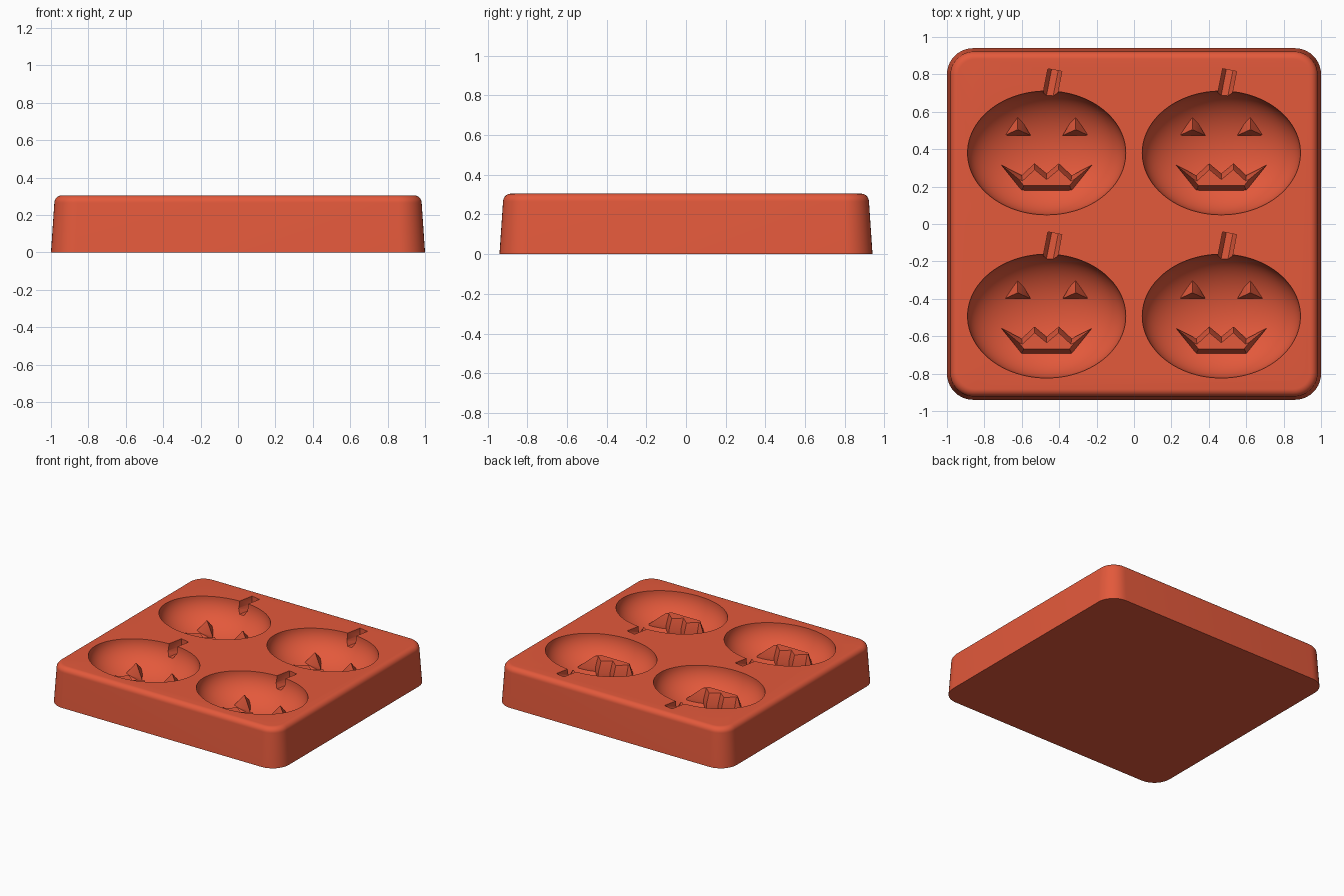
import bpy, bmesh, math
from mathutils import Matrix, Vector

old = bpy.data.objects.get("Cube")
if old:
    bpy.data.objects.remove(old, do_unlink=True)

TOP = 0.305                                   # height of the tray
CENTRES = [(x, y) for x in (-0.467, 0.467) for y in (0.38, -0.4925)]

rubber = bpy.data.materials.new("orange_red_rubber")
rubber.use_nodes = True
colour = (0.77, 0.1, 0.044, 1)
rubber.diffuse_color = colour
rubber.node_tree.nodes["Principled BSDF"].inputs["Base Color"].default_value = colour


def loft(bm, rings):
    """Closed solid through rings of equal point count."""
    loops = [[bm.verts.new(p) for p in ring] for ring in rings]
    n = len(loops[0])
    for a, b in zip(loops, loops[1:]):
        for i in range(n):
            j = (i + 1) % n
            bm.faces.new((a[i], a[j], b[j], b[i]))
    bm.faces.new(loops[0][::-1])
    bm.faces.new(loops[-1])


def make_object(name, bm):
    bmesh.ops.recalc_face_normals(bm, faces=bm.faces)
    mesh = bpy.data.meshes.new(name)
    bm.to_mesh(mesh)
    bm.free()
    mesh.materials.append(rubber)
    ob = bpy.data.objects.new(name, mesh)
    bpy.context.collection.objects.link(ob)
    return ob


def rounded_rect(half_x, half_y, radius, z, steps=10):
    ring = []
    for q, (sx, sy) in enumerate(((1, 1), (-1, 1), (-1, -1), (1, -1))):
        for k in range(steps + 1):
            a = (q + k / steps) * math.pi / 2
            ring.append((sx * (half_x - radius) + radius * math.cos(a),
                         sy * (half_y - radius) + radius * math.sin(a), z))
    return ring


def inset(points, dist):
    """Mitred inward offset of a counter-clockwise outline."""
    out = []
    for i, p in enumerate(points):
        a = (p - points[i - 1]).normalized()
        b = (points[(i + 1) % len(points)] - p).normalized()
        na, nb = Vector((-a.y, a.x)), Vector((-b.y, b.x))
        out.append(p + (na + nb) * dist / (1 + na.dot(nb)))
    return out


def at(points, cx, cy, z):
    return [(p.x + cx, p.y + cy, z) for p in points]


# Tray block with drafted walls and a rounded top rim
bm = bmesh.new()
profile = [(0, 0)]
for k in range(9):
    a = k / 8 * math.pi / 2
    profile.append((0.018 + 0.04 * (1 - math.cos(a)), TOP - 0.04 + 0.04 * math.sin(a)))
loft(bm, [rounded_rect(1 - d, 0.94 - d, 0.14 - d * 0.8, z) for d, z in profile])
tray = make_object("mould_tray", bm)

# Oval bowls
bm = bmesh.new()
for cx, cy in CENTRES:
    place = Matrix.Translation((cx, cy, TOP)) @ Matrix.Diagonal((0.423, 0.331, 0.24, 1))
    bmesh.ops.create_uvsphere(bm, u_segments=96, v_segments=48, radius=1, matrix=place)
bowls = make_object("bowl_cutter", bm)

# Leaning stem grooves
bm = bmesh.new()
groove = [(-0.038, 0.4), (-0.038, 0.25), (-0.018, 0.215),
          (0.018, 0.215), (0.038, 0.25), (0.038, 0.4)]
start, end = Vector((0.0, 0.22)), Vector((0.044, 0.443))
side = Vector((end.y - start.y, start.x - end.x)).normalized()
for cx, cy in CENTRES:
    loft(bm, [[(cx + e.x + side.x * u, cy + e.y + side.y * u, z) for u, z in groove]
              for e in (start, end)])
stems = make_object("stem_cutter", bm)

# Raised eyes and toothed mouth on the bowl floors
right_half = [(0.134, -0.2), (0.243, -0.064), (0.134, -0.12), (0.065, -0.056)]
mouth = [Vector(p) for p in right_half] + [Vector((0, -0.11))]
mouth += [Vector((-x, y)) for x, y in reversed(right_half)]
eye = [Vector(p) for p in ((-0.07, 0.093), (0.07, 0.093), (0, 0.21))]
bm = bmesh.new()
for cx, cy in CENTRES:
    loft(bm, [at(mouth, cx, cy, 0.04), at(mouth, cx, cy, 0.125),
              at(inset(mouth, 0.025), cx, cy, 0.205)])
    for s in (-1, 1):
        ex = cx + s * 0.155
        peak = [Vector((0, 0.125)) + (p - Vector((0, 0.125))) * 0.04 for p in eye]
        loft(bm, [at(eye, ex, cy, 0.04), at(eye, ex, cy, 0.105), at(peak, ex, cy, 0.195)])
faces = make_object("raised_faces", bm)

# Carve the bowls and grooves, then merge the raised faces
for helper, operation in ((bowls, "DIFFERENCE"), (stems, "DIFFERENCE"), (faces, "UNION")):
    mod = tray.modifiers.new(helper.name, "BOOLEAN")
    mod.operation = operation
    mod.solver = "EXACT"
    mod.object = helper
bpy.context.view_layer.update()
carved = bpy.data.meshes.new_from_object(tray.evaluated_get(bpy.context.evaluated_depsgraph_get()))
tray.modifiers.clear()
tray.data = carved
for helper in (bowls, stems, faces):
    bpy.data.objects.remove(helper, do_unlink=True)

# Single colour and smooth shading with crisp edges
carved.materials.clear()
carved.materials.append(rubber)
for poly in carved.polygons:
    poly.material_index = 0
bpy.ops.object.select_all(action="DESELECT")
tray.select_set(True)
bpy.context.view_layer.objects.active = tray
bpy.ops.object.shade_smooth_by_angle(angle=math.radians(30))
